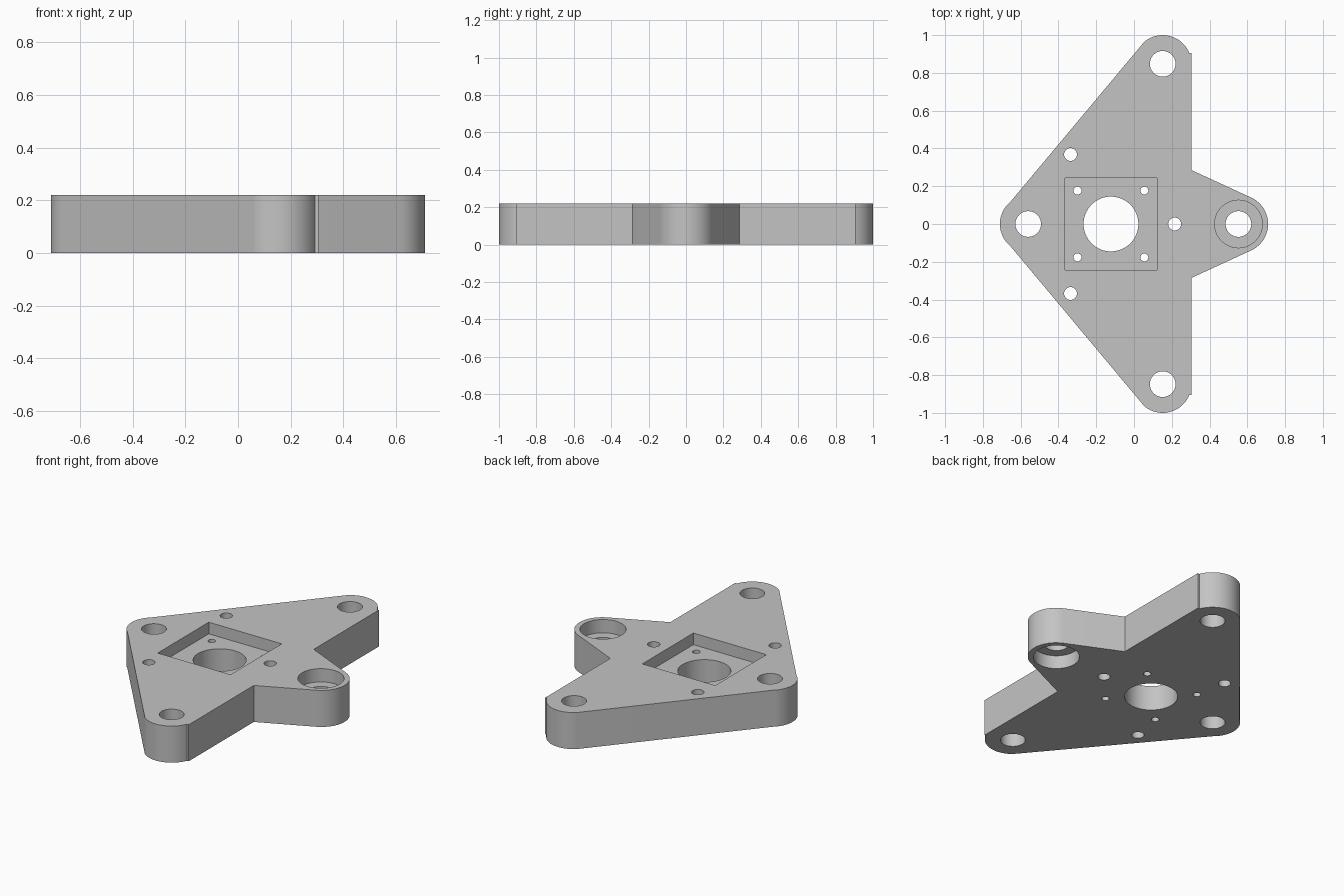
import bpy
import bmesh
from math import cos, sin, radians

cube = bpy.data.objects.get("Cube")
if cube:
    bpy.data.objects.remove(cube, do_unlink=True)

HEIGHT = 0.22
TIP_X, TIP_Y, TIP_R = 0.152, 0.848, 0.152
REAR_X, REAR_R = -0.56, 0.15
NOSE_X, NOSE_R = 0.556, 0.154
MOTOR_X = -0.122

grey = bpy.data.materials.new("light grey")
grey.use_nodes = True
colour = (0.55, 0.55, 0.55, 1)
grey.diffuse_color = colour
grey.node_tree.nodes["Principled BSDF"].inputs["Base Color"].default_value = colour


def arc(x, y, r, start, end, steps):
    angles = [radians(start + (end - start) * i / steps) for i in range(steps + 1)]
    return [(x + r * cos(a), y + r * sin(a)) for a in angles]


def prism(name, outline, z0, z1):
    bm = bmesh.new()
    face = bm.faces.new([bm.verts.new((x, y, z0)) for x, y in outline])
    moved = bmesh.ops.extrude_face_region(bm, geom=[face])["geom"]
    bmesh.ops.translate(bm, vec=(0, 0, z1 - z0),
                        verts=[g for g in moved if isinstance(g, bmesh.types.BMVert)])
    bmesh.ops.recalc_face_normals(bm, faces=bm.faces)
    mesh = bpy.data.meshes.new(name)
    bm.to_mesh(mesh)
    bm.free()
    mesh.materials.append(grey)
    obj = bpy.data.objects.new(name, mesh)
    bpy.context.collection.objects.link(obj)
    return obj


# Plate outline: upper half from nose to rear lobe, then mirrored
upper = arc(NOSE_X, 0, NOSE_R, 0, 65.4, 16)
upper += [(0.305, 0.285), (0.305, 0.905)]
upper += arc(TIP_X, TIP_Y, TIP_R, 22, 130, 24)
upper += arc(REAR_X, 0, REAR_R, 130, 180, 12)
lower = [(x, -y) for x, y in reversed(upper[1:-1])]
plate = prism("mounting_plate", upper + lower, 0, HEIGHT)


def cut(outline, z0=-0.1, z1=HEIGHT + 0.1):
    cutter = prism("cutter", outline, z0, z1)
    cutter.hide_render = True
    mod = plate.modifiers.new("cut", "BOOLEAN")
    mod.operation = "DIFFERENCE"
    mod.solver = "EXACT"
    mod.object = cutter
    bpy.context.view_layer.objects.active = plate
    bpy.ops.object.modifier_apply(modifier=mod.name)
    mesh = cutter.data
    bpy.data.objects.remove(cutter, do_unlink=True)
    bpy.data.meshes.remove(mesh)


def drill(x, y, r, steps=32, **depth):
    cut(arc(x, y, r, 0, 360, steps)[:-1], **depth)


# Square motor pocket with its bore and four screw holes
half = 0.243
cut([(MOTOR_X + sx * half, sy * half)
     for sx, sy in ((-1, -1), (1, -1), (1, 1), (-1, 1))], z0=0.15)
drill(MOTOR_X, 0, 0.145, 64)
for sx in (-1, 1):
    for sy in (-1, 1):
        drill(MOTOR_X + sx * 0.177, sy * 0.177, 0.021, 24)

# Bolt holes in the lobes
for x, y in ((TIP_X, TIP_Y), (TIP_X, -TIP_Y), (REAR_X, 0), (NOSE_X - 0.003, 0)):
    drill(x, y, 0.068, 48)

# Bearing seats on both faces of the nose
drill(NOSE_X - 0.003, 0, 0.126, 64, z0=HEIGHT - 0.08)
drill(NOSE_X - 0.003, 0, 0.126, 64, z1=0.08)

# Three medium holes around the pocket
for x, y in ((-0.336, 0.368), (-0.336, -0.368), (0.215, 0)):
    drill(x, y, 0.034)

bpy.ops.object.select_all(action="DESELECT")
plate.select_set(True)
bpy.context.view_layer.objects.active = plate
bpy.ops.object.shade_smooth_by_angle(angle=radians(30))
